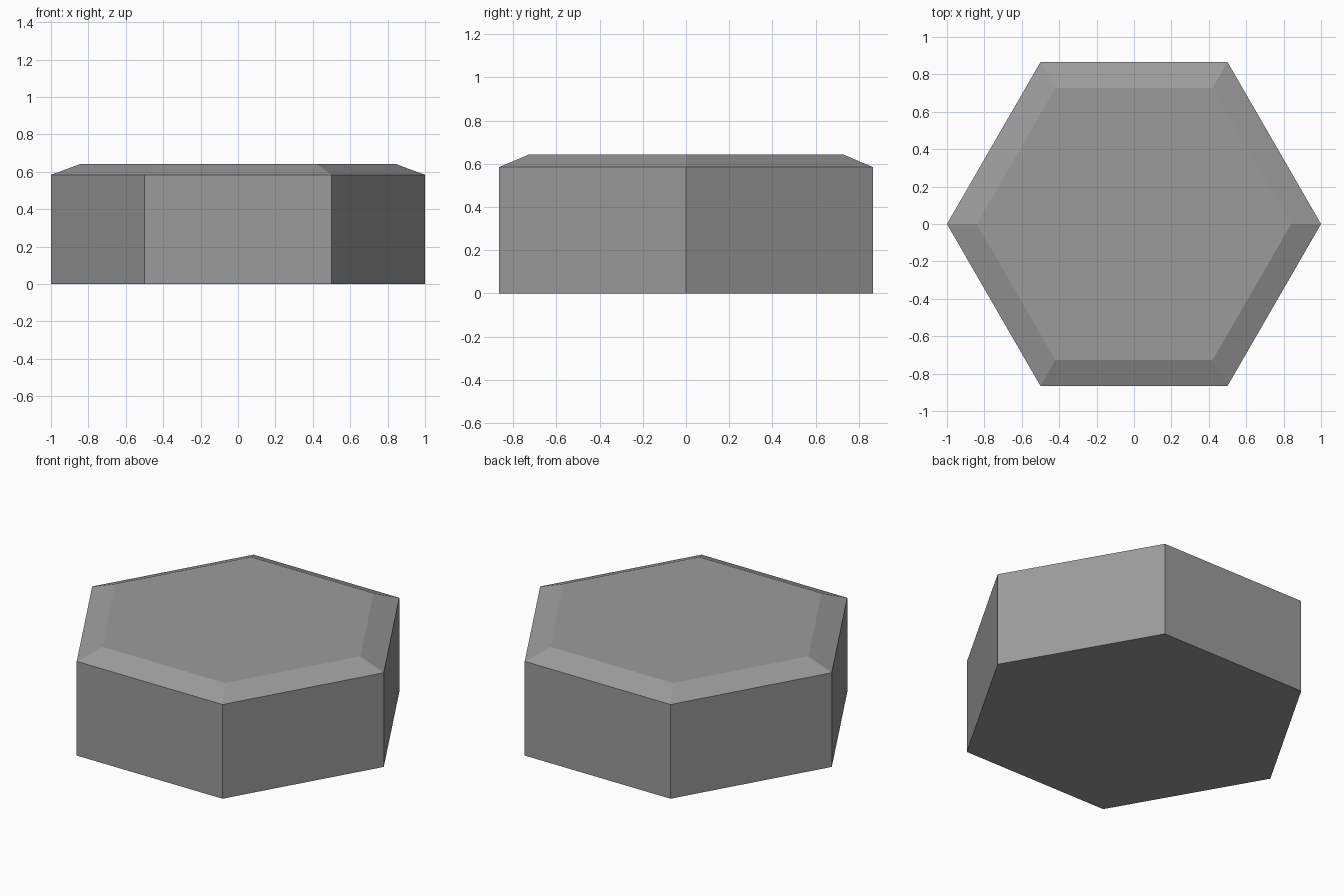
import bpy, bmesh
from math import cos, sin, pi

if "Cube" in bpy.data.objects:
    bpy.data.objects.remove(bpy.data.objects["Cube"])

SIDES = 6
# (radius, height) of each hexagonal ring: base, shoulder, chamfered top
PROFILE = [(1.0, 0.0), (1.0, 0.584), (0.84, 0.643)]

bm = bmesh.new()
rings = [[bm.verts.new((r * cos(2 * pi * i / SIDES), r * sin(2 * pi * i / SIDES), z))
          for i in range(SIDES)] for r, z in PROFILE]

# Side walls and chamfer
for low, high in zip(rings, rings[1:]):
    for i in range(SIDES):
        j = (i + 1) % SIDES
        bm.faces.new((low[i], low[j], high[j], high[i]))

# Flat bottom and top
bm.faces.new(rings[0][::-1])
bm.faces.new(rings[-1])

mesh = bpy.data.meshes.new("hexagonal_tile")
bm.to_mesh(mesh)
bm.free()

# Dark grey stone
stone = bpy.data.materials.new("dark_grey")
stone.diffuse_color = (0.33, 0.33, 0.33, 1)
stone.use_nodes = True
stone.node_tree.nodes["Principled BSDF"].inputs["Base Color"].default_value = stone.diffuse_color
mesh.materials.append(stone)

tile = bpy.data.objects.new("hexagonal_tile", mesh)
bpy.context.collection.objects.link(tile)
